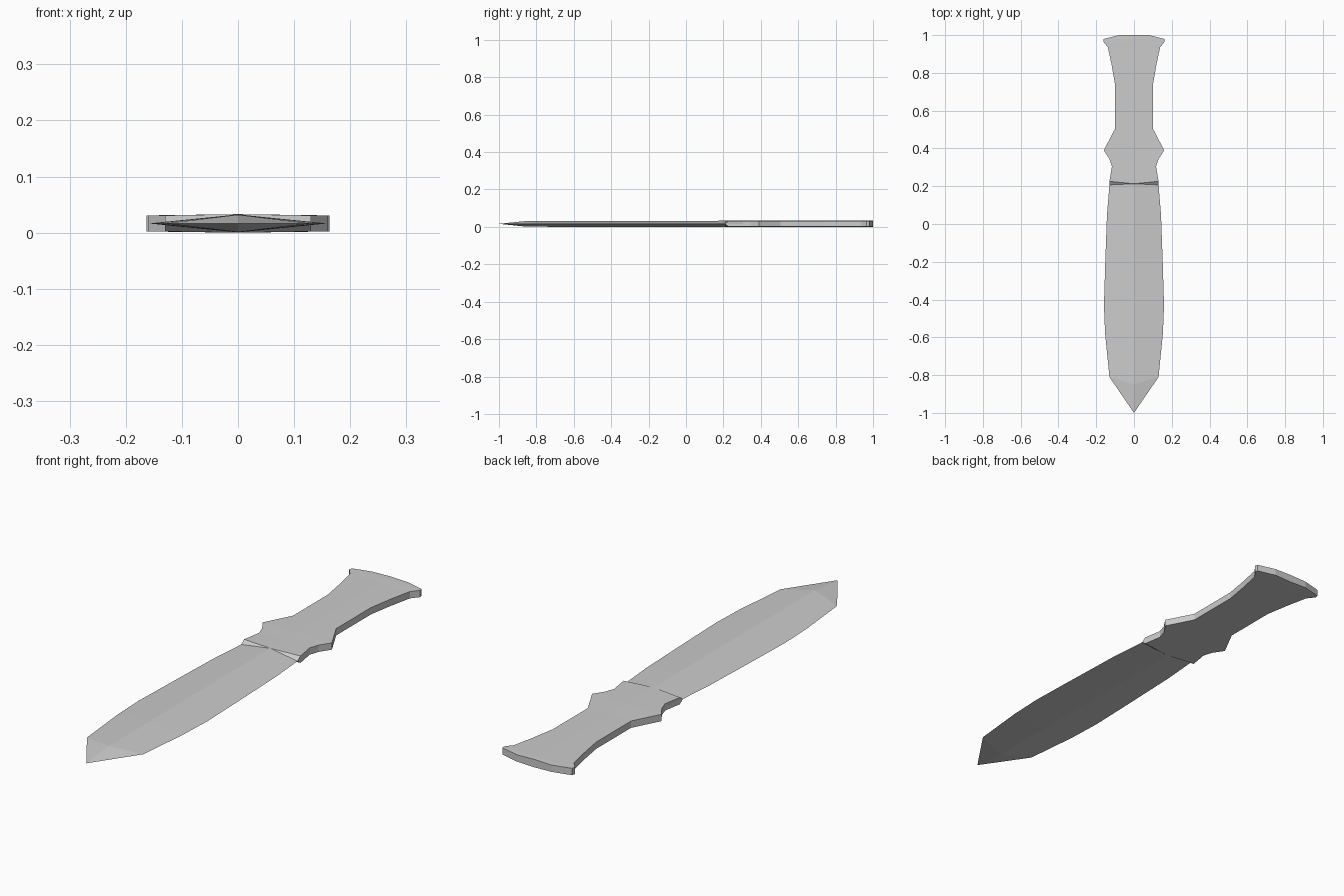
import bpy

if "Cube" in bpy.data.objects:
    bpy.data.objects.remove(bpy.data.objects["Cube"])

MID = 0.0165      # height of the blade's cutting edge / symmetry plane
SIDE = 0.0143     # half thickness at the handle rim


def quarter_object(name, strips):
    """Build the upper right quarter from strips of points, mirror in x and z."""
    verts, faces = [], []
    for left, right in strips:
        for i in range(len(left) - 1):
            quad = []
            for p in (left[i], right[i], right[i + 1], left[i + 1]):
                if p not in quad:
                    quad.append(p)
            if len(quad) < 3:
                continue
            for p in quad:
                if p not in verts:
                    verts.append(p)
            # strips run towards -y, so reverse for outward normals
            faces.append([verts.index(p) for p in reversed(quad)])
    mesh = bpy.data.meshes.new(name)
    mesh.from_pydata(verts, [], faces)
    obj = bpy.data.objects.new(name, mesh)
    bpy.context.collection.objects.link(obj)
    obj.location.z = MID
    mirror = obj.modifiers.new("mirror", 'MIRROR')
    mirror.use_axis = (True, False, True)
    mirror.merge_threshold = 0.0001
    return obj


# Handle: waisted outline with straight rim and barely crowned faces
outline = [(0.08, 1.0), (0.16, 0.98), (0.163, 0.966), (0.138, 0.935),
           (0.118, 0.84), (0.10, 0.735), (0.10, 0.505), (0.16, 0.39),
           (0.13, 0.345), (0.117, 0.305), (0.13, 0.226)]
ridge = [(0, y, MID) for x, y in outline[:-1]] + [(0, 0.213, MID)]
rim = [(x, y, SIDE) for x, y in outline]
# the rim foot runs on a little to meet the blade edge
foot = [(x, y, 0) for x, y in outline[:-1]] + [(0.13, 0.207, 0)]
pommel = ([(0, 1.0, MID), rim[0]], [(0, 1.0, 0), foot[0]])
shoulder = ([ridge[-1], ridge[-1]], [rim[-1], foot[-1]])
quarter_object("handle", [(ridge, rim), (rim, foot), pommel, shoulder])

# Blade: diamond section with a central ridge ending in a faceted point
edge = [(0.13, 0.207), (0.143, 0.05), (0.152, -0.2), (0.159, -0.43),
        (0.153, -0.58), (0.13, -0.81), (0, -1.0)]
blade_edge = [(x, y, 0) for x, y in edge]
blade_ridge = [(0, y, MID - 0.0005) for x, y in edge[1:-2]]
blade_ridge = [(0, 0.213, MID)] + blade_ridge + [(0, -0.85, MID - 0.001), (0, -1.0, 0)]
quarter_object("blade", [(blade_ridge, blade_edge)])

# Orient all normals outwards
for obj in bpy.data.objects:
    for poly in obj.data.polygons:
        n, c = poly.normal, poly.center
        side = n.z if abs(n.z) > 0.02 else n.x if abs(n.x) > 0.2 else n.y * c.y
        if side < 0:
            poly.flip()
